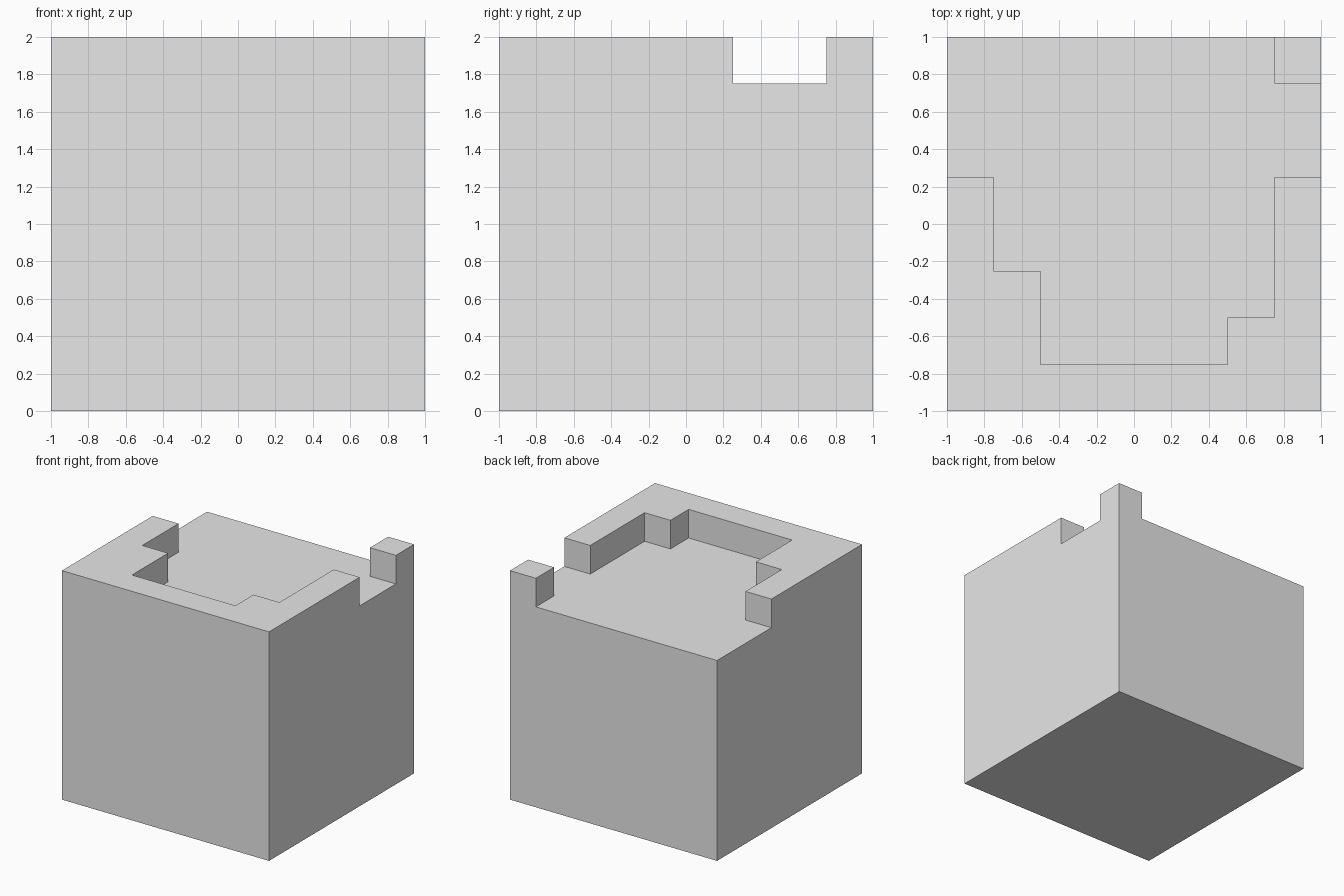
import bpy
import bmesh

if "Cube" in bpy.data.objects:
    bpy.data.objects.remove(bpy.data.objects["Cube"], do_unlink=True)

SIZE = 2.0
FLOOR = 1.75  # height of the sunken top


def make_material(name, colour):
    mat = bpy.data.materials.new(name)
    mat.use_nodes = True
    mat.diffuse_color = colour
    mat.node_tree.nodes["Principled BSDF"].inputs["Base Color"].default_value = colour
    return mat


def prism(name, outline, bottom, top, mat):
    """Flat-shaded solid raised from a plan outline."""
    bm = bmesh.new()
    base = bm.faces.new([bm.verts.new((x, y, bottom)) for x, y in outline])
    raised = bmesh.ops.extrude_face_region(bm, geom=[base])["geom"]
    verts = [v for v in raised if isinstance(v, bmesh.types.BMVert)]
    bmesh.ops.translate(bm, verts=verts, vec=(0, 0, top - bottom))
    bmesh.ops.recalc_face_normals(bm, faces=bm.faces)
    mesh = bpy.data.meshes.new(name)
    bm.to_mesh(mesh)
    bm.free()
    mesh.materials.append(mat)
    obj = bpy.data.objects.new(name, mesh)
    bpy.context.collection.objects.link(obj)
    return obj


grey = make_material("plain grey", (0.8, 0.8, 0.8, 1))

# Main block
block = prism("stepped_block", [(-1, -1), (1, -1), (1, 1), (-1, 1)], 0, SIZE, grey)

# Recess cutter: leaves a stepped rim at the front and a post at the back left
recess = [(-1.2, 0.25), (-0.75, 0.25), (-0.75, -0.25), (-0.5, -0.25),
          (-0.5, -0.75), (0.5, -0.75), (0.5, -0.5), (0.75, -0.5),
          (0.75, 0.25), (1.2, 0.25), (1.2, 0.75), (0.75, 0.75),
          (0.75, 1.2), (-1.2, 1.2)]
cutter = prism("recess_cutter", recess, FLOOR, SIZE + 0.2, grey)
cutter.hide_render = True

cut = block.modifiers.new("recess", "BOOLEAN")
cut.operation = "DIFFERENCE"
cut.solver = "EXACT"
cut.object = cutter

# Bake the cut and drop the cutter
bpy.context.view_layer.objects.active = block
block.select_set(True)
bpy.ops.object.modifier_apply(modifier=cut.name)
bpy.data.objects.remove(cutter, do_unlink=True)
